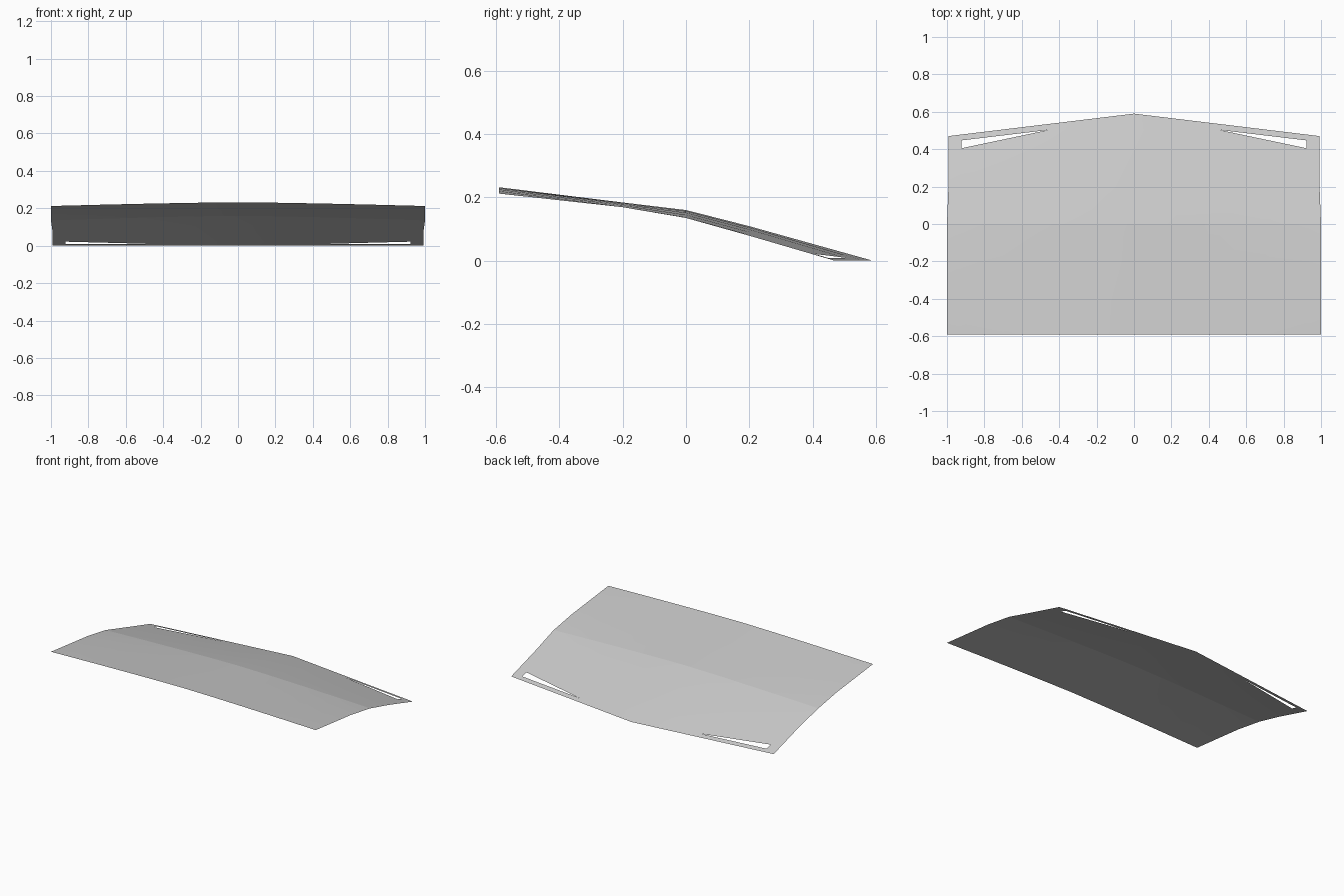
import bpy, bmesh, math

cube = bpy.data.objects.get("Cube")
if cube:
    bpy.data.objects.remove(cube)

# Panel colour
mat = bpy.data.materials.new("light_grey")
mat.use_nodes = True
grey = (0.6, 0.6, 0.6, 1)
mat.diffuse_color = grey
mat.node_tree.nodes["Principled BSDF"].inputs["Base Color"].default_value = grey

SLOT_IN, SLOT_OUT = 0.46, 0.93
COLUMNS = [0, 0.23, SLOT_IN, 0.7, SLOT_OUT, 1]
# Lengthwise rows: y, height at the centre, height at the side
ROWS = [(-0.59, 0.232, 0.212), (-0.2, 0.184, 0.169), (0, 0.16, 0.135), (0.2, 0.109, 0.079)]
SLOT_ROW = len(ROWS)


def lerp(a, b, t):
    return a + (b - a) * t


def column_points(x):
    """Points down one column, from the front edge to the pointed rear edge."""
    crown = x ** 1.4
    pts = [(x, y, lerp(mid, side, crown)) for y, mid, side in ROWS]
    rear = 0.59 - 0.12 * x
    t = max(0, (x - SLOT_IN) / (SLOT_OUT - SLOT_IN))
    y0, z0 = pts[-1][1:]
    for y in (lerp(0.503, 0.405, t), lerp(0.503, 0.447, t), rear):
        pts.append((x, y, lerp(z0, 0, (y - y0) / (rear - y0))))
    # The rear half is very slightly narrower
    return [(px * (0.992 if y > 0.1 else 1), y, z) for px, y, z in pts]


# Thin crowned sheet with a tapered slot near each rear corner
bm = bmesh.new()
for side in (1, -1):
    grid = [[bm.verts.new((side * px, y, z)) for px, y, z in column_points(x)] for x in COLUMNS]
    for i in range(len(COLUMNS) - 1):
        for j in range(len(grid[0]) - 1):
            in_slot = SLOT_IN <= COLUMNS[i] < SLOT_OUT
            if j == SLOT_ROW and (in_slot or COLUMNS[i] < SLOT_IN):
                continue
            quad = [grid[i][j], grid[i + 1][j], grid[i + 1][j + 1], grid[i][j + 1]]
            bm.faces.new(quad if side > 0 else quad[::-1])
bmesh.ops.remove_doubles(bm, verts=bm.verts, dist=0.0005)

mesh = bpy.data.meshes.new("hood_panel")
bm.to_mesh(mesh)
bm.free()
mesh.materials.append(mat)
panel = bpy.data.objects.new("hood_panel", mesh)
bpy.context.collection.objects.link(panel)
bpy.ops.object.select_all(action='DESELECT')
panel.select_set(True)
bpy.context.view_layer.objects.active = panel
bpy.ops.object.shade_smooth_by_angle(angle=math.radians(6))
